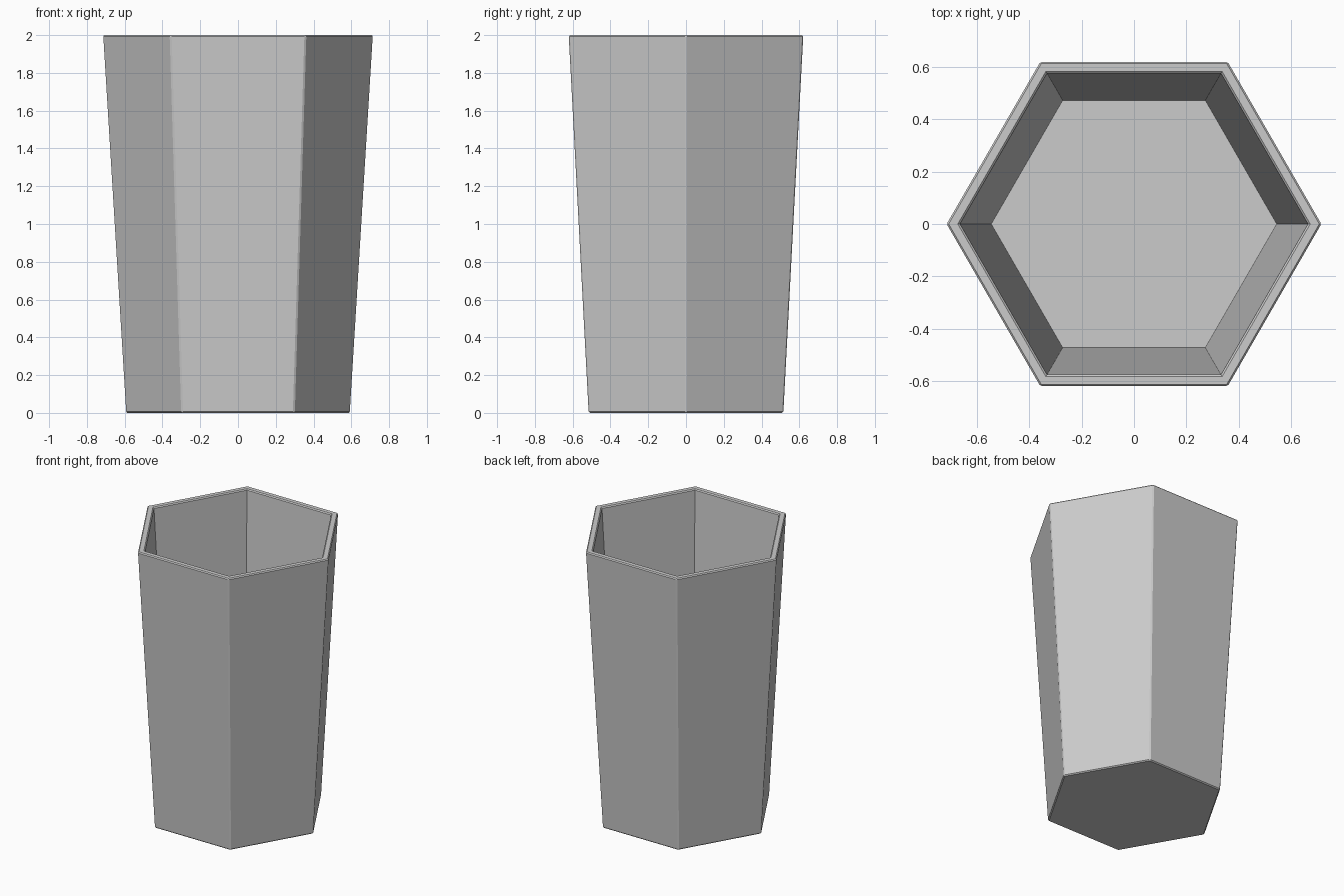
import bpy, bmesh
from math import cos, sin, pi

if "Cube" in bpy.data.objects:
    bpy.data.objects.remove(bpy.data.objects["Cube"])

SIDES = 6
bm = bmesh.new()


def ring(radius, z):
    return [bm.verts.new((radius * cos(2 * pi * i / SIDES),
                          radius * sin(2 * pi * i / SIDES), z)) for i in range(SIDES)]


# Profile of the hollow cup: outer base, outer rim, inner rim, inner floor
rings = [ring(r, z) for r, z in ((0.595, 0), (0.717, 2), (0.666, 2), (0.546, 0.04))]
for a, b in zip(rings, rings[1:]):
    for i in range(SIDES):
        j = (i + 1) % SIDES
        bm.faces.new((a[i], a[j], b[j], b[i]))
bm.faces.new(rings[0][::-1])
bm.faces.new(rings[3])
bmesh.ops.recalc_face_normals(bm, faces=bm.faces)

# Small chamfer on the base, the rim and the outer corners
chamfer = []
for k in range(3):
    for i in range(SIDES):
        chamfer.append(bm.edges.get((rings[k][i], rings[k][(i + 1) % SIDES])))
chamfer += [bm.edges.get((rings[0][i], rings[1][i])) for i in range(SIDES)]
bmesh.ops.bevel(bm, geom=chamfer, offset=0.007, segments=1, profile=0.5,
                affect='EDGES', clamp_overlap=True)

mesh = bpy.data.meshes.new("hexagonal_cup")
bm.to_mesh(mesh)
bm.free()
cup = bpy.data.objects.new("hexagonal_cup", mesh)
bpy.context.collection.objects.link(cup)
